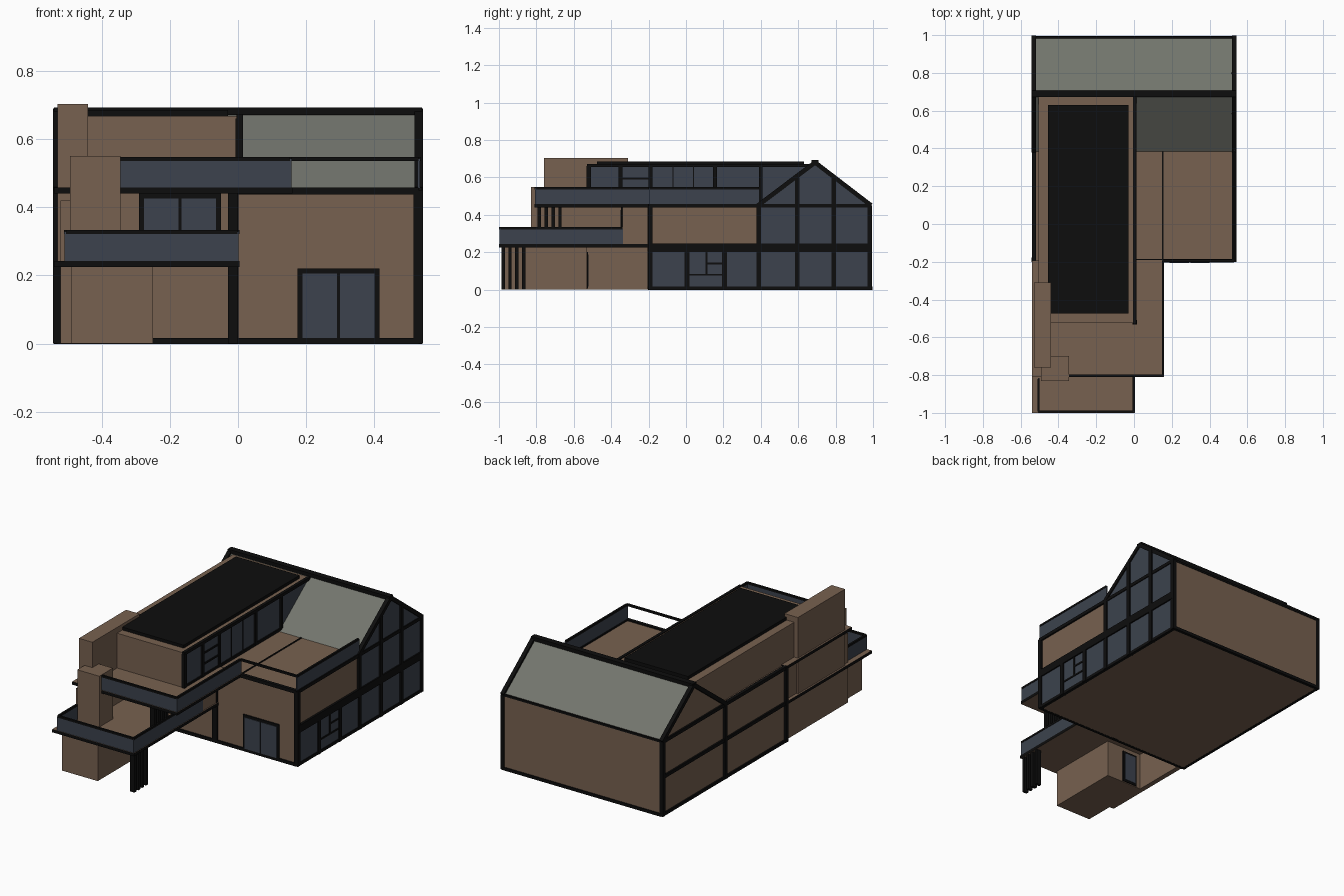
import bpy, bmesh
from mathutils import Vector, Matrix

if "Cube" in bpy.data.objects:
    bpy.data.objects.remove(bpy.data.objects["Cube"], do_unlink=True)


def material(name, rgb):
    m = bpy.data.materials.new(name)
    m.use_nodes = True
    m.diffuse_color = (*rgb, 1)
    m.node_tree.nodes["Principled BSDF"].inputs["Base Color"].default_value = (*rgb, 1)
    return m


WALL = material("brown wall", (0.185, 0.12, 0.08))
TRIM = material("black trim", (0.004, 0.004, 0.004))
GLASS = material("blue grey glass", (0.045, 0.055, 0.075))
ROOF = material("grey green roof", (0.17, 0.178, 0.152))


def finish(name, bm, *mats):
    bmesh.ops.recalc_face_normals(bm, faces=bm.faces)
    mesh = bpy.data.meshes.new(name)
    bm.to_mesh(mesh)
    bm.free()
    for m in mats:
        mesh.materials.append(m)
    ob = bpy.data.objects.new(name, mesh)
    bpy.context.collection.objects.link(ob)
    return ob


def box(name, x, y, z, mat, edge=None):
    """Box from three ranges; edge colours the vertical faces."""
    bm = bmesh.new()
    bmesh.ops.create_cube(bm, size=1)
    for v in bm.verts:
        for i, (lo, hi) in enumerate((x, y, z)):
            v.co[i] = lo if v.co[i] < 0 else hi
    bm.normal_update()
    if edge:
        for f in bm.faces:
            f.material_index = int(abs(f.normal.z) < 0.5)
    return finish(name, bm, mat, edge or mat)


def bar(name, a, b, w=0.02, mat=TRIM):
    """Square bar between two points."""
    a, b = Vector(a), Vector(b)
    d = b - a
    bm = bmesh.new()
    bmesh.ops.create_cube(bm, size=1)
    bmesh.ops.transform(bm, verts=bm.verts, matrix=Matrix.Translation((a + b) / 2)
                        @ d.to_track_quat('Z', 'Y').to_matrix().to_4x4()
                        @ Matrix.Diagonal((w, w, d.length, 1)))
    return finish(name, bm, mat)


def prism(name, profile, x, *mats):
    """Extrude a (y, z) profile along x."""
    bm = bmesh.new()
    face = bm.faces.new([bm.verts.new((x[0], *p)) for p in profile])
    ext = bmesh.ops.extrude_face_region(bm, geom=[face])
    new = [v for v in ext["geom"] if isinstance(v, bmesh.types.BMVert)]
    bmesh.ops.translate(bm, verts=new, vec=(x[1] - x[0], 0, 0))
    bmesh.ops.recalc_face_normals(bm, faces=bm.faces)
    bm.normal_update()
    for f in bm.faces:
        f.material_index = int(len(mats) > 1 and 0.2 < f.normal.z < 0.98)
    return finish(name, bm, *mats)


def railing(name, a, b, z):
    """Glass panel with a black top rail, along x or y."""
    lo, hi = [sorted(p) for p in zip(a, b)]
    x, y = [(r[0] - 0.004, r[1] + 0.004) for r in (lo, hi)]
    box(name + "_glass", x, y, (z, z + 0.085), GLASS)
    bar(name + "_rail", (*a, z + 0.085), (*b, z + 0.085), 0.012)


# Main house with pitched roof at the back and flat deck in front
EAVE, RIDGE = (0.99, 0.45), (0.69, 0.68)
FOOT = (0.385, 0.45)
prism("main_house", [(-0.195, 0), (0.99, 0), EAVE, RIDGE, FOOT, (-0.195, 0.45)],
      (-0.53, 0.53), WALL, ROOF)

# Glazing on the left side: ground floor and gable
prism("gable_glass", [(0.385, 0.22), (0.99, 0.22), EAVE, RIDGE, FOOT], (0.528, 0.535), GLASS)
box("ground_floor_glass", (0.528, 0.535), (-0.19, 0.98), (0.01, 0.22), GLASS)

# Frames shared by both ends
for side, x in (("left", 0.53), ("right", -0.53)):
    bar(side + "_front_slope_trim", (x, *FOOT), (x, *RIDGE), 0.024)
    bar(side + "_back_slope_trim", (x, *EAVE), (x, *RIDGE), 0.024)
    bar(side + "_base_trim", (x, -0.195, 0.008), (x, 0.99, 0.008), 0.018)
    bar(side + "_eave_beam", (x, -0.195, 0.448), (x, 0.99, 0.448), 0.02)
    bar(side + "_floor_beam", (x, -0.195, 0.235), (x, 0.99, 0.235), 0.02)
    for y in (-0.19, 0.39, 0.982):
        bar(side + "_post", (x, y, 0), (x, y, 0.45), 0.024)
for y, top in ((0.005, 0.23), (0.205, 0.23), (0.595, 0.6), (0.79, 0.6)):
    bar("gable_post", (0.53, y, 0), (0.53, y, top), 0.026)
box("gable_floor_beam", (0.52, 0.543), (-0.195, 0.99), (0.2, 0.246), TRIM)

# Small casement divisions on the ground floor
bar("casement_upright", (0.534, 0.11, 0.08), (0.534, 0.11, 0.2), 0.01)
bar("casement_sill", (0.534, 0.01, 0.08), (0.534, 0.2, 0.08), 0.01)
bar("casement_transom", (0.534, 0.11, 0.14), (0.534, 0.2, 0.14), 0.01)

# Ridge, eaves and front wall trim
box("ridge_beam", (-0.54, 0.54), (0.672, 0.708), (0.67, 0.692), TRIM)
bar("back_base_trim", (-0.53, 0.987, 0.008), (0.53, 0.987, 0.008), 0.018)
bar("back_eave_trim", (-0.53, 0.987, 0.45), (0.53, 0.987, 0.45), 0.012)
bar("front_base_trim", (-0.53, -0.194, 0.008), (0.53, -0.194, 0.008), 0.018)
bar("front_eave_beam", (0, -0.194, 0.448), (0.53, -0.194, 0.448), 0.02)
box("front_corner_post", (0.515, 0.542), (-0.202, -0.18), (0, 0.45), TRIM)
box("front_middle_post", (-0.03, 0.002), (-0.205, -0.18), (0, 0.45), TRIM)


def double_door(name, x, y, z):
    """Black framed pair of panes facing the front."""
    mid = (x[0] + x[1]) / 2
    box(name + "_frame", x, (y - 0.008, y), z, TRIM)
    for lo, hi in ((x[0] + 0.014, mid - 0.004), (mid + 0.004, x[1] - 0.014)):
        box(name + "_pane", (lo, hi), (y - 0.011, y), (z[0] + 0.012, z[1] - 0.014), GLASS)


double_door("garden_door", (0.175, 0.415), -0.195, (0.005, 0.22))

# Upper room between the two terraces
box("upper_room", (-0.52, -0.002), (-0.34, -0.19), (0.24, 0.445), WALL)
double_door("upper_room_door", (-0.29, -0.05), -0.34, (0.245, 0.44))

# Lower terrace
box("lower_terrace", (-0.54, 0.005), (-1.0, -0.195), (0.225, 0.243), WALL, TRIM)
railing("lower_front", (-0.505, -0.993), (-0.002, -0.993), 0.243)
railing("lower_left", (-0.002, -0.993), (-0.002, -0.34), 0.243)
railing("lower_right", (-0.505, -0.993), (-0.505, -0.82), 0.243)

# Upper terrace
box("upper_terrace", (-0.54, 0.16), (-0.81, -0.19), (0.44, 0.458), WALL, TRIM)
railing("upper_front", (-0.345, -0.803), (0.153, -0.803), 0.457)
railing("upper_left", (0.153, -0.803), (0.153, -0.195), 0.457)
railing("deck_side", (0.53, -0.195), (0.53, 0.39), 0.457)
bar("deck_front_rail", (0.153, -0.195, 0.542), (0.53, -0.195, 0.542), 0.012)
bar("deck_inner_joint", (0.153, -0.195, 0.45), (0.153, 0.385, 0.45), 0.008)

# Slatted supports under each terrace
for i in range(4):
    for name, y, z in (("lower_slat", -0.978, (0, 0.226)), ("upper_slat", -0.785, (0.243, 0.441))):
        y += i * 0.037
        box(name, (-0.03, 0), (y - 0.009, y + 0.009), z, TRIM)

# Store room, side wall and chimneys
box("store_room", (-0.49, -0.25), (-0.98, -0.53), (0, 0.226), WALL)
box("store_door_frame", (-0.46, -0.36), (-0.53, -0.524), (0.005, 0.2), TRIM)
box("store_door_pane", (-0.447, -0.373), (-0.53, -0.521), (0.017, 0.187), GLASS)
box("side_wall", (-0.52, -0.49), (-0.8, -0.19), (0, 0.42), WALL)
box("tall_chimney", (-0.53, -0.44), (-0.76, -0.31), (0.23, 0.703), WALL)
box("short_chimney", (-0.492, -0.345), (-0.83, -0.7), (0.23, 0.55), WALL)

# Penthouse with flat dark roof panel
box("penthouse", (-0.505, 0), (-0.525, 0.672), (0.45, 0.668), WALL)
box("penthouse_roof_panel", (-0.455, -0.03), (-0.475, 0.63), (0.66, 0.686), TRIM)
box("penthouse_glass", (-0.002, 0.005), (-0.52, 0.66), (0.458, 0.66), GLASS)
box("penthouse_top_trim", (-0.004, 0.014), (-0.53, 0.672), (0.655, 0.673), TRIM)
bar("penthouse_sill", (0.004, -0.525, 0.462), (0.004, 0.4, 0.462), 0.016)
for y, w in ((-0.52, 0.022), (-0.35, 0.02), (-0.19, 0.02), (-0.07, 0.007),
             (0.04, 0.007), (0.155, 0.02), (0.4, 0.02)):
    bar("penthouse_mullion", (0.004, y, 0.458), (0.004, y, 0.66), w)
for z in (0.53, 0.595):
    bar("penthouse_transom", (0.005, -0.35, z), (0.005, -0.19, z), 0.01)
